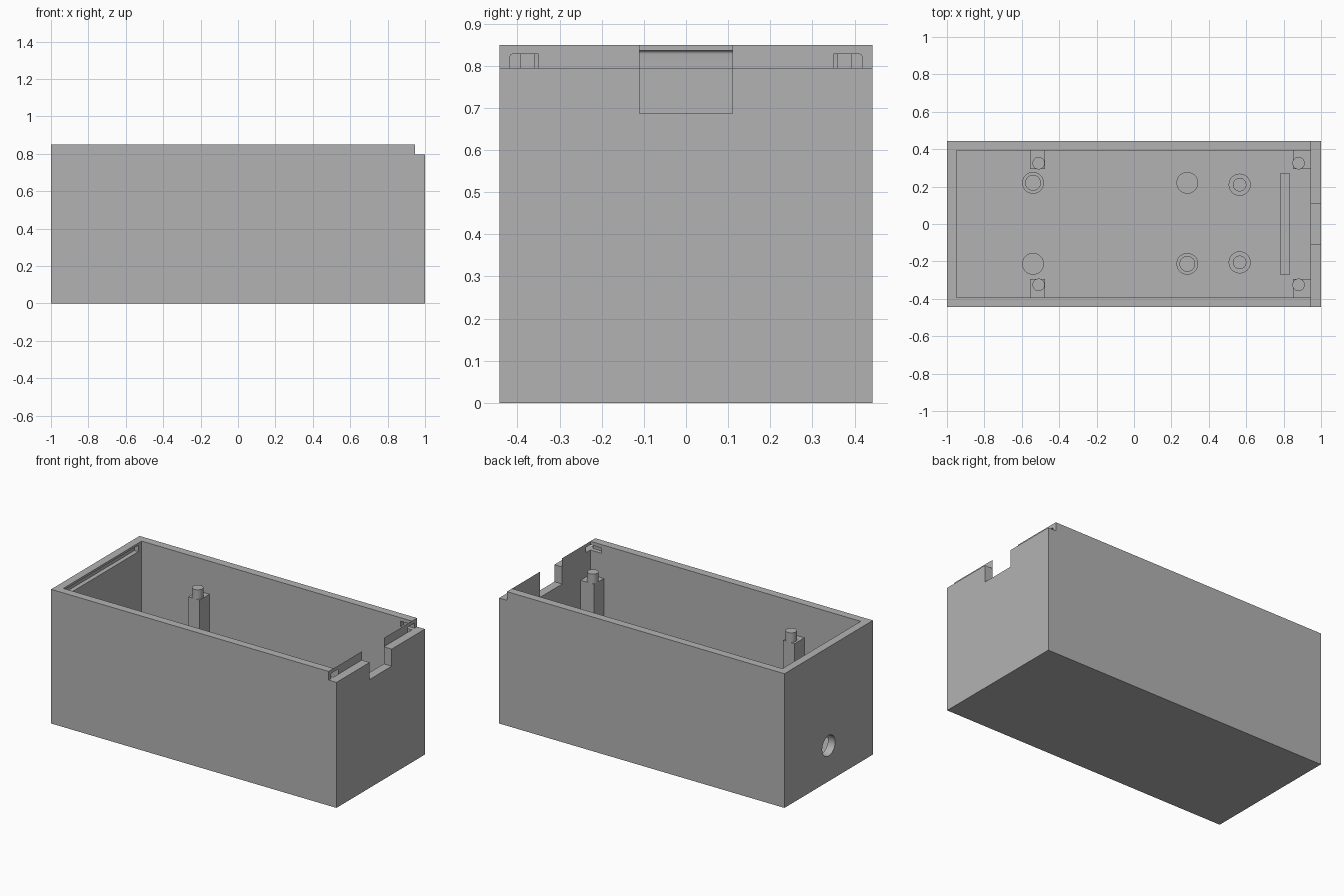
import bpy, bmesh
from mathutils import Matrix, Vector

if "Cube" in bpy.data.objects:
    bpy.data.objects.remove(bpy.data.objects["Cube"], do_unlink=True)

grey = bpy.data.materials.new("plain_grey")
grey.use_nodes = True
grey.diffuse_color = (0.45, 0.45, 0.45, 1)
grey.node_tree.nodes["Principled BSDF"].inputs["Base Color"].default_value = grey.diffuse_color


def finish(name, bm):
    bmesh.ops.recalc_face_normals(bm, faces=bm.faces)
    mesh = bpy.data.meshes.new(name)
    bm.to_mesh(mesh)
    bm.free()
    mesh.materials.append(grey)
    ob = bpy.data.objects.new(name, mesh)
    bpy.context.collection.objects.link(ob)
    return ob


def select(ob):
    bpy.ops.object.select_all(action='DESELECT')
    ob.select_set(True)
    bpy.context.view_layer.objects.active = ob


def box(name, x, y, z, round_edge=None):
    """Box from (min, max) pairs; round_edge picks the edge to round by its middle."""
    bm = bmesh.new()
    size = Vector([b - a for a, b in (x, y, z)])
    mid = Vector([(a + b) / 2 for a, b in (x, y, z)])
    bmesh.ops.create_cube(bm, size=1, matrix=Matrix.Translation(mid) @ Matrix.Diagonal((*size, 1)))
    if round_edge:
        target = mid + Vector([s * d / 2 for s, d in zip(size, round_edge)])
        edge = min(bm.edges, key=lambda e: ((e.verts[0].co + e.verts[1].co) / 2 - target).length)
        bmesh.ops.bevel(bm, geom=[edge], offset=0.008, segments=4, profile=0.5, affect='EDGES')
    return finish(name, bm)


def cylinder(name, centre, radius, depth, along_x=False):
    bm = bmesh.new()
    turn = Matrix.Rotation(1.5707963, 4, 'Y') if along_x else Matrix()
    bmesh.ops.create_cone(bm, cap_ends=True, segments=40, radius1=radius, radius2=radius,
                          depth=depth, matrix=Matrix.Translation(centre) @ turn)
    return finish(name, bm)


def upright(name, x, y, radius, bottom, top):
    ob = cylinder(name, (x, y, (bottom + top) / 2), radius, top - bottom)
    select(ob)
    bpy.ops.object.shade_smooth_by_angle()


def cut(ob, cutter):
    cutter.hide_render = True
    mod = ob.modifiers.new("cut", 'BOOLEAN')
    mod.operation = 'DIFFERENCE'
    mod.solver = 'EXACT'
    mod.object = cutter
    select(ob)
    bpy.ops.object.modifier_apply(modifier=mod.name)
    bpy.data.objects.remove(cutter, do_unlink=True)


HALF_Y, TOP, RIM = 0.4425, 0.85, 0.795
IN_Y, IN_LEFT, IN_RIGHT, FLOOR = 0.392, -0.95, 0.945, 0.05

# Open case
case = box("case", (-1, 1), (-HALF_Y, HALF_Y), (0, TOP))
cut(case, box("cavity", (IN_LEFT, IN_RIGHT), (-IN_Y, IN_Y), (FLOOR, 1)))
# Lowered end wall with finger notch
cut(case, box("end_step", (IN_RIGHT, 1.1), (-0.6, 0.6), (RIM, 1)))
cut(case, box("finger_notch", (0.9, 1.1), (-0.11, 0.11), (0.687, 1)))
# Lid catch slot in the far end wall
cut(case, box("lid_slot", (-0.978, -0.9), (-0.36, 0.36), (RIM, 0.836), (-1, 0, 1)))
# Short lid grooves at the open end
for s in (-1, 1):
    y = sorted((s * 0.35, s * 0.418))
    cut(case, box("lid_groove", (0.866, 1.1), y, (RIM, 0.828), (0, s, 1)))
# Cable hole
cut(case, cylinder("cable_hole", (-1, 0, 0.225), 0.065, 0.2, along_x=True))
select(case)
bpy.ops.object.shade_smooth_by_angle()

# Wall posts with locating pins
for s in (-1, 1):
    for end, x, pin_x in (("left", (-0.555, -0.475), -0.51), ("right", (0.85, 0.95), 0.88)):
        y = sorted((s * 0.295, s * 0.4))
        box(f"post_{end}", x, y, (0.04, 0.64))
        upright(f"post_pin_{end}", pin_x, s * 0.325, 0.033, 0.63, 0.70)

# Board standoffs, with pins on one diagonal
for x in (-0.54, 0.285):
    for y in (-0.213, 0.22):
        upright("board_standoff", x, y, 0.058, 0.04, 0.13)
        if x * y < 0:
            upright("board_pin", x, y, 0.042, 0.12, 0.19)

# Smaller module standoffs
for y in (-0.205, 0.21):
    upright("module_standoff", 0.565, y, 0.059, 0.04, 0.13)
    upright("module_pin", 0.565, y, 0.036, 0.12, 0.19)

# Floor rib
box("floor_rib", (0.78, 0.835), (-0.27, 0.27), (0.04, 0.2))
